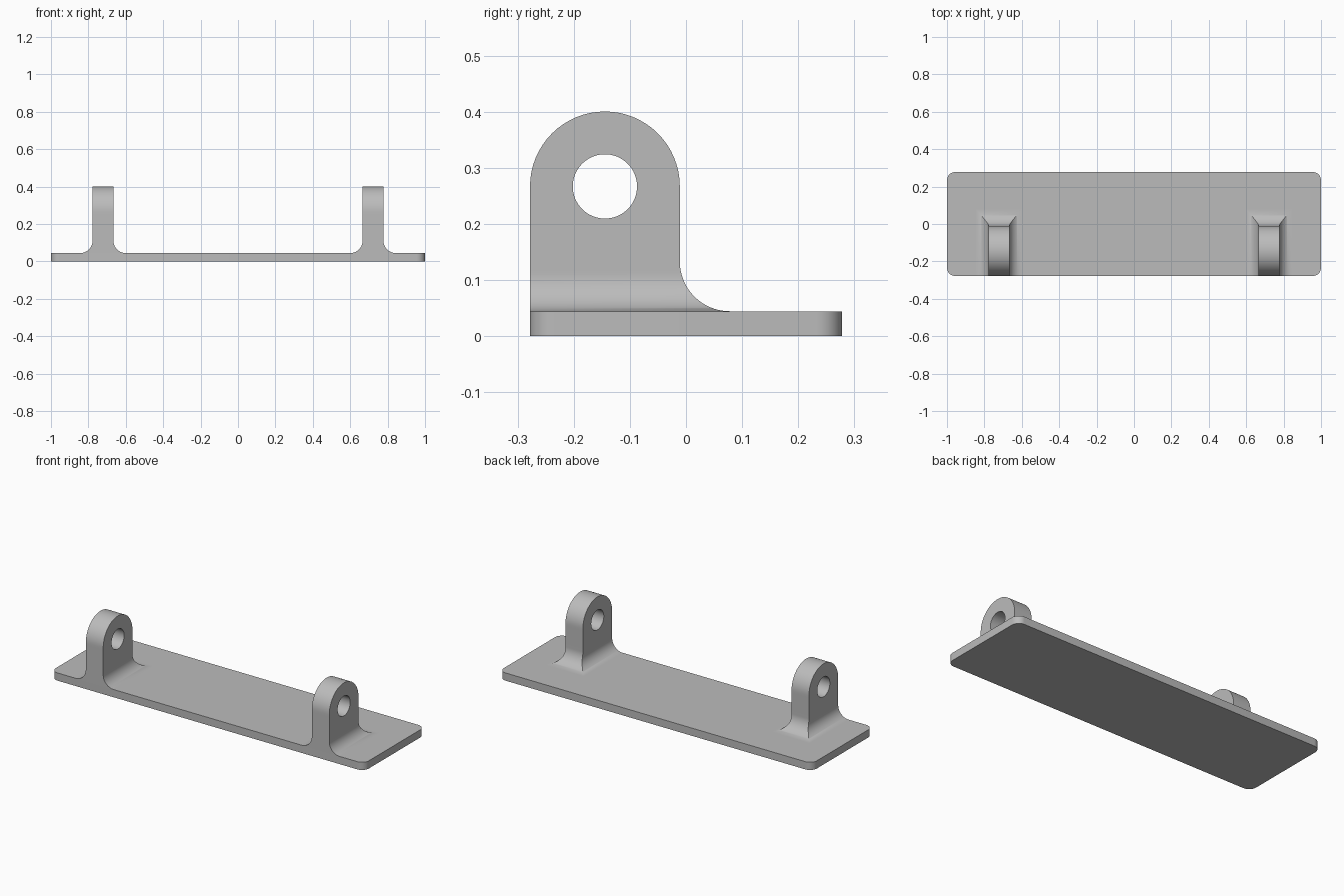
import bpy, bmesh, math

if "Cube" in bpy.data.objects:
    bpy.data.objects.remove(bpy.data.objects["Cube"])

grey = bpy.data.materials.new("plain grey")
grey.diffuse_color = (0.5, 0.5, 0.5, 1)
grey.use_nodes = True
grey.node_tree.nodes["Principled BSDF"].inputs["Base Color"].default_value = grey.diffuse_color

BACK, FRONT = 0.278, -0.278
PLATE_TOP = 0.0445
HALF_W, R, HOLE = 0.0556, 0.1335, 0.0573      # lug half width, arch and hole radii
CY, CZ = FRONT + R, 0.267                     # hole centre
R_SIDE, R_BACK = 0.0667, CZ - R - PLATE_TOP   # fillet radii


def finish(bm, name):
    bmesh.ops.recalc_face_normals(bm, faces=bm.faces)
    mesh = bpy.data.meshes.new(name)
    bm.to_mesh(mesh)
    bm.free()
    ob = bpy.data.objects.new(name, mesh)
    bpy.context.collection.objects.link(ob)
    mesh.materials.append(grey)
    bpy.ops.object.select_all(action='DESELECT')
    ob.select_set(True)
    bpy.context.view_layer.objects.active = ob
    bpy.ops.object.shade_smooth_by_angle(angle=math.radians(30))
    return ob


def fillet(r, h):
    """Outward offset of a concave fillet at height h above the plate."""
    return 0.0 if h >= r else r - math.sqrt(max(0.0, r * r - (r - h) ** 2))


def base_plate():
    bm = bmesh.new()
    bmesh.ops.create_cube(bm, size=1)
    for v in bm.verts:
        v.co = (v.co.x * 2, v.co.y * (BACK - FRONT), (v.co.z + 0.5) * PLATE_TOP)
    upright = [e for e in bm.edges if abs(e.verts[0].co.z - e.verts[1].co.z) > 0.01]
    bmesh.ops.bevel(bm, geom=upright, offset=0.0445, segments=10, profile=0.5, affect='EDGES')
    finish(bm, "base_plate")


def lug(name, cx):
    bm = bmesh.new()
    # Upper body: arched outline around a round hole, on both sides
    n = 64
    loops = []
    for x in (cx - HALF_W, cx + HALF_W):
        outer, inner = [], []
        for i in range(n):
            c, s = math.cos(2 * math.pi * i / n), math.sin(2 * math.pi * i / n)
            k = R if i <= n // 2 else R / max(abs(c), abs(s))
            outer.append(bm.verts.new((x, CY + k * c, CZ + k * s)))
            inner.append(bm.verts.new((x, CY + HOLE * c, CZ + HOLE * s)))
        loops.append((outer, inner))
    (o0, i0), (o1, i1) = loops
    for i in range(n):
        j = (i + 1) % n
        pairs = [(o0, i0), (i0, i1), (i1, o1)]
        if not 5 * n // 8 <= i < 7 * n // 8:   # underside stays open to the foot
            pairs.append((o1, o0))
        for a, b in pairs:
            bm.faces.new((a[i], a[j], b[j], b[i]))
    # Flared foot: stacked rectangles widening to the sides and back
    steps, last = 24, None
    for t in range(steps + 1):
        h = R_BACK * (1 - math.cos(math.pi / 2 * t / steps))
        w, y = HALF_W + fillet(R_SIDE, h), FRONT + 2 * R + fillet(R_BACK, h)
        ring = [bm.verts.new((cx + sx * w, yy, PLATE_TOP + h))
                for sx, yy in ((-1, FRONT), (1, FRONT), (1, y), (-1, y))]
        if last:
            for i in range(4):
                j = (i + 1) % 4
                bm.faces.new((last[i], last[j], ring[j], ring[i]))
        last = ring
    bmesh.ops.remove_doubles(bm, verts=bm.verts, dist=1e-5)
    finish(bm, name)


base_plate()
lug("left_lug", -0.722)
lug("right_lug", 0.722)
